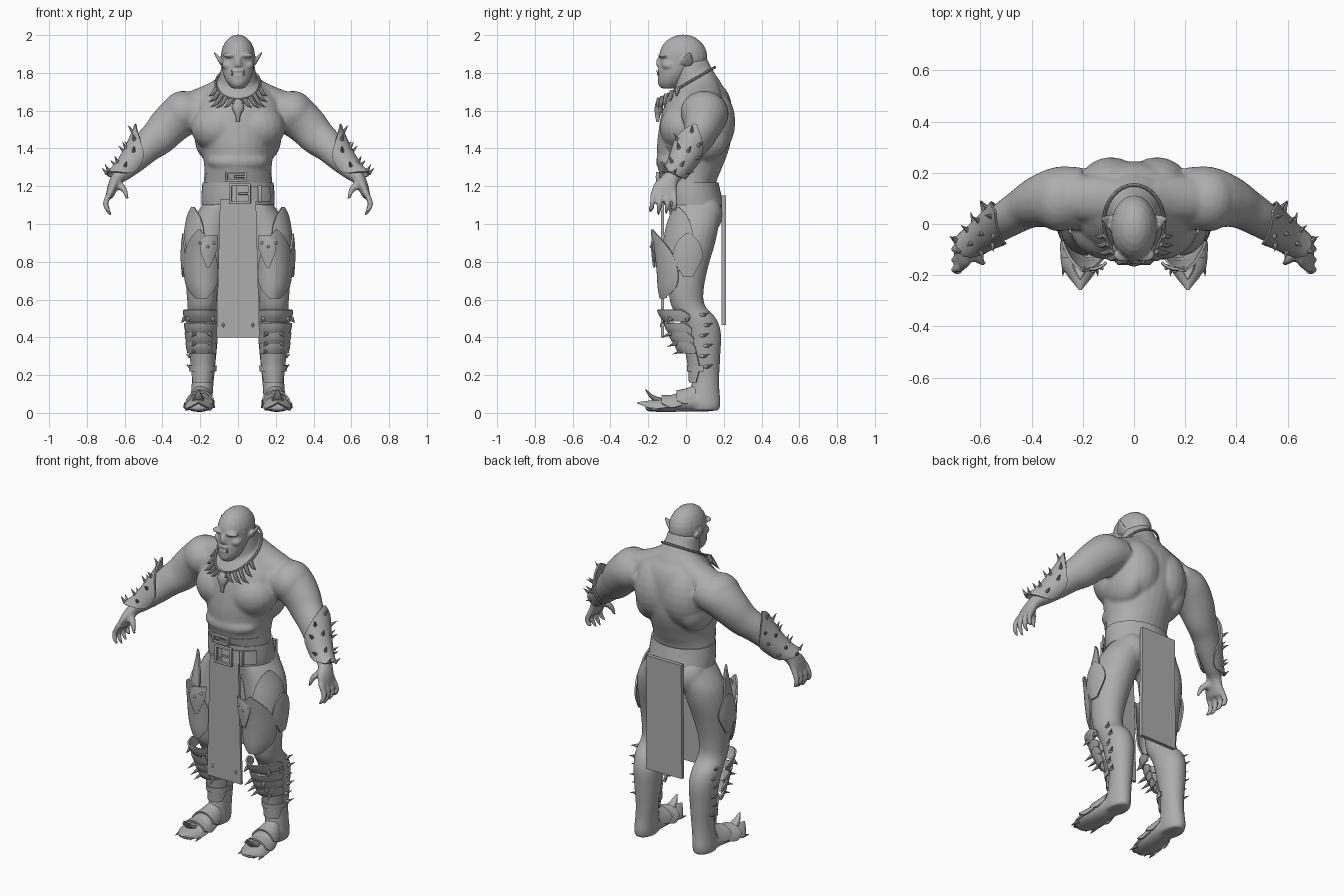
import bpy, bmesh, math
from mathutils import Vector, Matrix

V = Vector
X, Y, Z = V((1, 0, 0)), V((0, 1, 0)), V((0, 0, 1))
grey = bpy.data.materials.new("warm_grey")
grey.diffuse_color = (0.42, 0.42, 0.42, 1)


def spline(rows, k):
    """Catmull-Rom through tuples of any length."""
    out, n = [], len(rows)
    for i in range(n - 1):
        p = [rows[max(i - 1, 0)], rows[i], rows[i + 1], rows[min(i + 2, n - 1)]]
        for j in range(k):
            t = j / k
            out.append(tuple(0.5 * (2*b + (c-a)*t + (2*a-5*b+4*c-d)*t*t + (3*b-a-3*c+d)*t**3)
                             for a, b, c, d in zip(*p)))
    return out + [rows[-1]]


def skin(bm, rings, closed):
    """Bridge rows of points; closed rows become capped tubes."""
    vs = [[bm.verts.new(p) for p in r] for r in rings]
    n = len(vs[0])
    for a, b in zip(vs, vs[1:]):
        for i in range(n if closed else n - 1):
            j = (i + 1) % n
            bm.faces.new((a[i], a[j], b[j], b[i]))
    if closed:
        bm.faces.new(vs[0])
        bm.faces.new(vs[-1])


def tube(bm, rows, ref=X, flat=False, n=20, k=4):
    """Loft of ellipses, rows are (x, y, z, radius along ref, other radius)."""
    rows = spline(rows, k)
    rings = []
    for i, r in enumerate(rows):
        t = (V(rows[min(i + 1, len(rows) - 1)][:3]) - V(rows[max(i - 1, 0)][:3])).normalized()
        if flat:
            u, w = X, Y
        else:
            u = (ref - t * ref.dot(t)).normalized()
            w = t.cross(u)
        a, b = max(r[3], .0008), max(r[4], .0008)
        rings.append([V(r[:3]) + u * a * math.cos(q) + w * b * math.sin(q)
                      for q in (2 * math.pi * m / n for m in range(n))])
    skin(bm, rings, True)


def spike(bm, p, q, r, n=8):
    d = V(q) - V(p)
    ref = X if abs(d.normalized().x) < .8 else Y
    tube(bm, [(*p, r, r), (*q, 0, 0)], ref, n=n, k=1)


def ball(bm, c, r):
    bmesh.ops.create_uvsphere(bm, u_segments=20, v_segments=12, radius=1,
                              matrix=Matrix.Translation(c) @ Matrix.Diagonal((*r, 1)))


def box(bm, c, s, bevel=.004):
    g = bmesh.ops.create_cube(bm, size=1, matrix=Matrix.Translation(c) @ Matrix.Diagonal((*s, 1)))
    es = list({e for v in g["verts"] for e in v.link_edges})
    bmesh.ops.bevel(bm, geom=es, offset=bevel, segments=2, affect='EDGES', profile=.5)


def shell(bm, rows, a0, e1=X, e2=-Y, th=.01, n=15, k=3):
    """Curved armour plate, rows are (x, y, z, radius e1, radius e2, half angle)."""
    tmp = bmesh.new()
    rings = []
    for r in spline(rows, k):
        qs = [math.radians(a0 + r[5] * (2 * i / (n - 1) - 1)) for i in range(n)]
        rings.append([V(r[:3]) + e1 * r[3] * math.cos(q) + e2 * r[4] * math.sin(q) for q in qs])
    skin(tmp, rings, False)
    bmesh.ops.recalc_face_normals(tmp, faces=tmp.faces[:])
    bmesh.ops.solidify(tmp, geom=tmp.faces[:], thickness=th)
    me = bpy.data.meshes.new("tmp")
    tmp.to_mesh(me)
    tmp.free()
    bm.from_mesh(me)
    bpy.data.meshes.remove(me)


def mirror(bm):
    g = bmesh.ops.duplicate(bm, geom=bm.verts[:] + bm.edges[:] + bm.faces[:])["geom"]
    for v in g:
        if isinstance(v, bmesh.types.BMVert):
            v.co.x *= -1


def finish(name, bm, voxel=0, soft=5, angle=35):
    bmesh.ops.recalc_face_normals(bm, faces=bm.faces[:])
    me = bpy.data.meshes.new(name)
    bm.to_mesh(me)
    bm.free()
    ob = bpy.data.objects.new(name, me)
    bpy.context.collection.objects.link(ob)
    if voxel:
        m = ob.modifiers.new("fuse", 'REMESH')
        m.mode, m.voxel_size = 'VOXEL', voxel
        m = ob.modifiers.new("soften", 'SMOOTH')
        m.factor, m.iterations = .5, soft
        bpy.context.view_layer.update()
        dg = bpy.context.evaluated_depsgraph_get()
        me = bpy.data.meshes.new_from_object(ob.evaluated_get(dg))
        ob.modifiers.clear()
        ob.data = me
    me.materials.clear()
    me.materials.append(grey)
    me.shade_smooth()
    me.set_sharp_from_angle(angle=math.radians(180 if voxel else angle))


# Body: limbs and paired muscles, mirrored, then torso
bm = bmesh.new()
tube(bm, [(.10, .05, 1.10, .09, .13), (.14, .045, 1.0, .115, .13), (.165, .03, .9, .112, .125),
          (.18, .01, .78, .10, .11), (.19, 0, .66, .085, .095), (.19, .01, .57, .078, .09),
          (.19, .06, .5, .08, .1), (.185, .09, .42, .08, .096), (.185, .1, .3, .07, .082),
          (.185, .105, .2, .06, .072), (.19, .1, .12, .058, .078), (.195, .095, .05, .06, .088),
          (.195, .095, .012, .055, .08)], flat=True)
tube(bm, [(.195, .14, .048, .045, .04), (.195, .05, .055, .06, .048), (.2, -.04, .055, .07, .05),
          (.207, -.12, .04, .075, .036), (.21, -.19, .03, .055, .023), (.21, -.215, .028, .03, .015)])
tube(bm, [(.2, .1, 1.6, .12, .1), (.29, .1, 1.58, .125, .115), (.36, .09, 1.525, .105, .108),
          (.42, .065, 1.46, .085, .098), (.48, .03, 1.41, .075, .085), (.54, -.01, 1.345, .065, .07),
          (.60, -.05, 1.28, .05, .05), (.64, -.08, 1.24, .045, .035), (.665, -.11, 1.19, .066, .028),
          (.68, -.12, 1.145, .064, .02)], Y)
for i in range(4):  # fingers, slightly fanned
    y = -.178 + .04 * i
    tip = (1.06, 1.04, 1.05, 1.08)[i]
    tube(bm, [(.675, y * .9 - .012, 1.17, .016, .018), (.70, y, 1.115, .014, .016),
              (.693, y * 1.04, 1.08, .013, .014), (.672, y * 1.06, tip, .007, .007)], Y, n=12)
tube(bm, [(.65, -.1, 1.22, .025, .025), (.605, -.14, 1.185, .018, .018),
          (.585, -.155, 1.13, .009, .009)], Y, n=12)
tube(bm, [(.02, .07, 1.775, .075, .05), (.12, .095, 1.69, .09, .065), (.25, .1, 1.63, .09, .07)], Y)
ball(bm, (.29, .095, 1.59), (.115, .125, .115))    # deltoid
ball(bm, (.1, -.01, 1.51), (.15, .13, .13))        # chest
ball(bm, (.09, .12, 1.54), (.14, .142, .19))       # upper back
ball(bm, (.14, .09, 1.46), (.09, .14, .13))        # side back
ball(bm, (.095, .095, 1.05), (.1, .1, .11))        # seat
mirror(bm)
tube(bm, [(0, .05, 1.0, .15, .13), (0, .05, 1.1, .185, .145), (0, .02, 1.2, .183, .138),
          (0, .02, 1.29, .178, .168), (0, .035, 1.38, .19, .188), (0, .045, 1.46, .21, .195),
          (0, .06, 1.6, .24, .185), (0, .075, 1.69, .19, .15), (0, .07, 1.75, .12, .105)], flat=True, n=28)
ball(bm, (0, -.055, 1.33), (.165, .105, .07))      # belly
tube(bm, [(0, .06, 1.64, .12, .125), (0, .045, 1.74, .105, .108), (0, .025, 1.86, .085, .085)], flat=True)
tube(bm, [(0, .03, 1.88, .06, .08), (0, .065, 1.81, .085, .08), (0, .1, 1.72, .13, .1),
          (0, .12, 1.62, .15, .1)], flat=True)     # nape
finish("body", bm, .0085, 9)

# Head: skull, jaw and face forms fused together
bm = bmesh.new()
ball(bm, (.053, -.09, 1.84), (.032, .038, .026))   # cheek
ball(bm, (.04, -.12, 1.893), (.042, .028, .014))   # brow
tube(bm, [(.08, .0, 1.845, .036, .013), (.1, .01, 1.872, .03, .01),
          (.126, .022, 1.91, .005, .005)], Y, n=12)  # ear
mirror(bm)
ball(bm, (0, -.015, 1.885), (.091, .128, .118))
tube(bm, [(0, -.09, 1.718, .032, .04), (0, -.08, 1.75, .06, .068), (0, -.06, 1.8, .08, .087),
          (0, -.03, 1.87, .088, .11)], flat=True)
tube(bm, [(0, -.125, 1.895, .014, .014), (0, -.142, 1.86, .018, .016), (0, -.137, 1.838, .026, .018)])
ball(bm, (0, -.12, 1.812), (.045, .032, .013))     # upper lip
ball(bm, (0, -.12, 1.785), (.045, .032, .012))     # lower lip
ball(bm, (0, -.115, 1.75), (.038, .034, .032))     # chin
finish("head", bm, .0055)

bm = bmesh.new()
spike(bm, (.03, -.146, 1.788), (.034, -.156, 1.815), .006)
ball(bm, (.037, -.116, 1.87), (.01, .01, .006))
mirror(bm)
finish("tusks_and_eyes", bm)

# Necklace: cord, fangs and animal skull
bm = bmesh.new()
ring = [V((.118 * math.sin(q), .005 - .148 * math.cos(q), 1.745 - .085 * math.cos(q)))
        for q in (2 * math.pi * i / 32 for i in range(33))]
for a, b in zip(ring, ring[1:]):
    tube(bm, [(*a, .007, .007), (*b, .007, .007)], Z, n=8, k=1)
finish("necklace_cord", bm)
bm = bmesh.new()
for deg, ln in ((16, .06), (32, .075), (46, .085), (60, .07), (74, .055)):
    q = math.radians(deg)
    p = V((.118 * math.sin(q), -.003 - .145 * math.cos(q), 1.745 - .085 * math.cos(q)))
    m = p + V((.35, -.12, -.55)) * ln
    e = p + V((.75, -.08, -.8)) * ln
    tube(bm, [(*p, .012, .012), (*m, .01, .01), (*e, 0, 0)], n=8)
spike(bm, (.015, -.15, 1.635), (.05, -.15, 1.665), .01)
mirror(bm)
tube(bm, [(0, -.135, 1.66, .015, .012), (0, -.142, 1.635, .032, .02), (0, -.145, 1.605, .03, .022),
          (0, -.15, 1.575, .014, .014), (0, -.15, 1.54, .009, .007)], n=12)
finish("necklace_fangs", bm)

# Belt, buckles and strap end
bm = bmesh.new()
shell(bm, [(0, .04, 1.1, .193, .165, 180), (0, .03, 1.15, .194, .158, 180),
           (0, .022, 1.22, .188, .15, 180)], 90, n=41)
shell(bm, [(0, .02, 1.12, .203, .17, 30), (0, .02, 1.2, .2, .165, 30)], 62, n=15)
shell(bm, [(0, .02, 1.23, .182, .155, 70), (0, .02, 1.27, .182, .166, 70)], 90, n=25, th=.007)
finish("belt", bm)
bm = bmesh.new()
for cx, cz, w, h, b in ((.01, 1.16, .1, .095, .015), (-.01, 1.25, .1, .04, .012)):
    for s in (-1, 1):
        box(bm, (cx + s * w / 2, -.15, cz), (b, .02, h + b))
        box(bm, (cx, -.15, cz + s * h / 2), (w, .02, b))
    box(bm, (cx + .02, -.155, cz), (w * .6, .012, .012))
box(bm, (.115, -.128, 1.16), (.02, .02, .09))
finish("buckles", bm)

# Hanging cloths
for name, y, top, bot, zt, zb, hd in (("front_cloth", -.125, .095, .114, 1.13, .40, .008),
                                      ("back_cloth", .2, .115, .12, 1.15, .465, .011)):
    bm = bmesh.new()
    skin(bm, [[(sx * w, y + d, z) for sx, d in ((-1, -hd), (1, -hd), (1, hd), (-1, hd))]
              for w, z in ((top, zt), (bot, zb))], True)
    if y < 0:
        for s in (-1, 1):
            ball(bm, (s * .078, y - hd, .465), (.006, .006, .012))
    finish(name, bm)

# Thigh armour: tall rear plate, side plate, broad front plate
bm = bmesh.new()
shell(bm, [(.155, .03, 1.09, .11, .125, 5), (.155, .03, 1.04, .118, .13, 28), (.165, .02, .95, .122, .135, 45),
           (.175, .01, .85, .118, .135, 45), (.185, .0, .74, .105, .12, 15)], 38)
shell(bm, [(.175, .0, .97, .115, .19, 3), (.178, .0, .92, .115, .18, 26), (.18, .0, .84, .115, .165, 48),
           (.18, .0, .74, .112, .155, 58), (.178, .0, .66, .1, .15, 52), (.175, .0, .605, .08, .14, 22)], 74)
shell(bm, [(.17, .01, .95, .125, .14, 4), (.175, .01, .9, .126, .14, 26), (.18, .01, .82, .124, .138, 34),
           (.185, .01, .72, .112, .12, 12)], 0)
shell(bm, [(.165, -.01, .94, .11, .17, 25), (.17, -.01, .87, .116, .175, 24),
           (.175, -.01, .77, .118, .165, 4)], 98)
for a, z in ((75, .9), (95, .88), (112, .9)):
    q = math.radians(a)
    ball(bm, (.17 + .116 * math.cos(q), -.01 - .175 * math.sin(q), z), (.008, .008, .008))
mirror(bm)
finish("thigh_armour", bm)

# Shin armour: overlapping bands and a lower guard
bm = bmesh.new()
for z, y, ra, rb in ((.545, .02, .1, .175), (.475, .03, .094, .15),
                     (.425, .04, .09, .135), (.375, .05, .085, .115)):
    shell(bm, [(.195, y, z, ra, rb, 70), (.193, y, z - .03, ra * .96, rb * .93, 85),
               (.19, y + .01, z - .06, ra * .92, rb * .86, 80)], 85)
shell(bm, [(.188, .09, .33, .076, .095, 65), (.186, .1, .24, .068, .09, 70), (.188, .1, .16, .062, .085, 55)], 90)
shell(bm, [(.186, .1, .25, .074, .096, 85), (.186, .1, .22, .072, .094, 85)], 90, n=25, th=.007)
mirror(bm)
finish("shin_armour", bm)

bm = bmesh.new()
for i in range(6):  # hooked calf studs
    z = .52 - .055 * i
    y = .09 + .02 * (i % 2)
    r = .078 - .002 * i
    ball(bm, (.187 + r, y, z), (.007, .018, .01))
    spike(bm, (.187 + r, y, z), (.187 + r + .018, y + .035, z + .01), .009)
for z, y in ((.42, -.08), (.37, -.05), (.33, -.02)):  # shin spikes
    for x in (.15, .23):
        spike(bm, (x, y, z), (x + (x - .19) * .4, y - .05, z - .02), .012)
for a in (5, 40, 130):  # knee spikes
    q = math.radians(a)
    c, s = math.cos(q), math.sin(q)
    spike(bm, (.193 + .09 * c, .02 - .155 * s, .5), (.193 + .108 * c, .02 - .19 * s, .475), .014)
mirror(bm)
finish("leg_spikes", bm)

# Foot armour: overlapping plates with a claw tip
bm = bmesh.new()
for rows in ([(.195, .05, .04, .06, .11, 70), (.198, .0, .04, .073, .09, 85), (.2, -.05, .04, .08, .08, 70)],
             [(.2, -.02, .03, .076, .075, 80), (.205, -.08, .025, .084, .07, 88), (.207, -.13, .025, .084, .07, 65)],
             [(.207, -.1, .02, .08, .058, 80), (.21, -.16, .02, .074, .05, 86),
              (.21, -.21, .025, .045, .038, 80), (.21, -.258, .045, .006, .012, 60)]):
    shell(bm, rows, 90, X, Z, th=.009)
tube(bm, [(.21, -.13, .06, .035, .02), (.21, -.18, .085, .025, .012), (.21, -.215, .125, .004, .003)], n=10)
for x in (.15, .18, .24, .27):
    spike(bm, (x, -.15, .025), (x + (x - .21) * .15, -.205, .014), .014)
mirror(bm)
finish("foot_armour", bm)

# Bracers with spikes
bm = bmesh.new()
e1 = V((.75, 0, .66)).normalized()
d = V((.15, -.09, -.17)).normalized()
e2 = d.cross(e1).normalized()
rows = [(.455, .05, 1.45, .122, .11, 3), (.48, .03, 1.42, .108, .1, 32), (.51, .01, 1.385, .094, .09, 70),
        (.545, -.013, 1.345, .08, .08, 115), (.6, -.05, 1.28, .066, .066, 125), (.645, -.085, 1.235, .066, .064, 45)]
shell(bm, rows, 0, e1, e2, n=21)
for r, angs in zip(rows[1:], ((0,), (-40, 40), (-65, -20, 20, 65), (-75, -25, 25, 75), (-20, 20))):
    for a in angs:
        q = math.radians(a)
        o = e1 * math.cos(q) + e2 * math.sin(q)
        c = V(r[:3])
        spike(bm, c + o * (r[3] - .005), c + o * (r[3] + .038) - d * .01, .011)
mirror(bm)
finish("bracers", bm)
